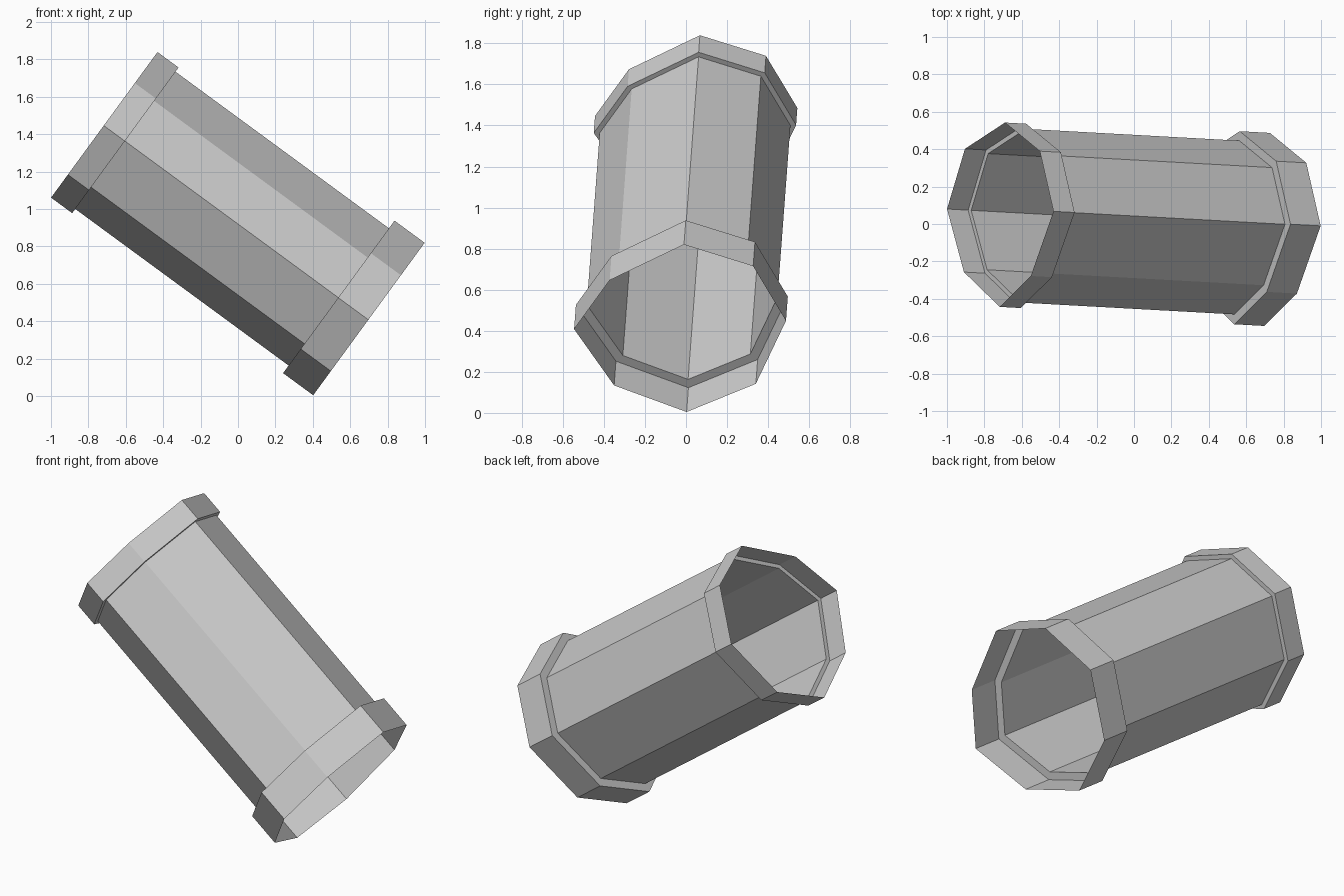
import bpy
from mathutils import Vector

if "Cube" in bpy.data.objects:
    bpy.data.objects.remove(bpy.data.objects["Cube"])

# Slightly irregular octagon: (up-slope, sideways) offsets around the pipe axis
OCTAGON = [(.505, .005), (.375, .342), (.045, .502), (-.335, .355),
           (-.505, .018), (-.345, -.335), (-.005, -.53), (.29, -.357)]
UPPER = Vector((-.715, .063, 1.45))    # centre of the upper opening
LOWER = Vector((.70, -.015, .412))     # centre of the lower opening
SLOPE = Vector((.59, 0, .807))         # direction across the pipe, in the xz plane
SIDE = Vector((0, 1, 0))
LENGTH = (LOWER - UPPER).length


def loft(name, stations):
    """Open thin-walled tube through (distance along axis, scale) stations."""
    verts, faces, n = [], [], len(OCTAGON)
    for dist, scale in stations:
        centre = UPPER.lerp(LOWER, dist / LENGTH)
        verts += [centre + (SLOPE * a + SIDE * b) * scale for a, b in OCTAGON]
    for s in range(len(stations) - 1):
        for i in range(n):
            j = (i + 1) % n
            faces.append((s * n + i, s * n + j, (s + 1) * n + j, (s + 1) * n + i))
    mesh = bpy.data.meshes.new(name)
    mesh.from_pydata(verts, [], faces)
    mesh.update()
    # normals point away from the axis
    face = mesh.polygons[0]
    if face.normal.dot(SLOPE) < 0:
        mesh.flip_normals()
    obj = bpy.data.objects.new(name, mesh)
    bpy.context.collection.objects.link(obj)
    return obj


BODY, RIM_A, RIM_B = .90, .955, 1.0
# Collar at the upper end, with its step down to the body
loft("upper_collar", [(0, RIM_A), (.14, RIM_A), (.14, BODY)])
# Long octagonal pipe body
loft("pipe_body", [(.14, BODY), (LENGTH - .2, BODY)])
# Wider collar at the lower end
loft("lower_collar", [(LENGTH - .2, BODY), (LENGTH - .2, RIM_B), (LENGTH, RIM_B)])
